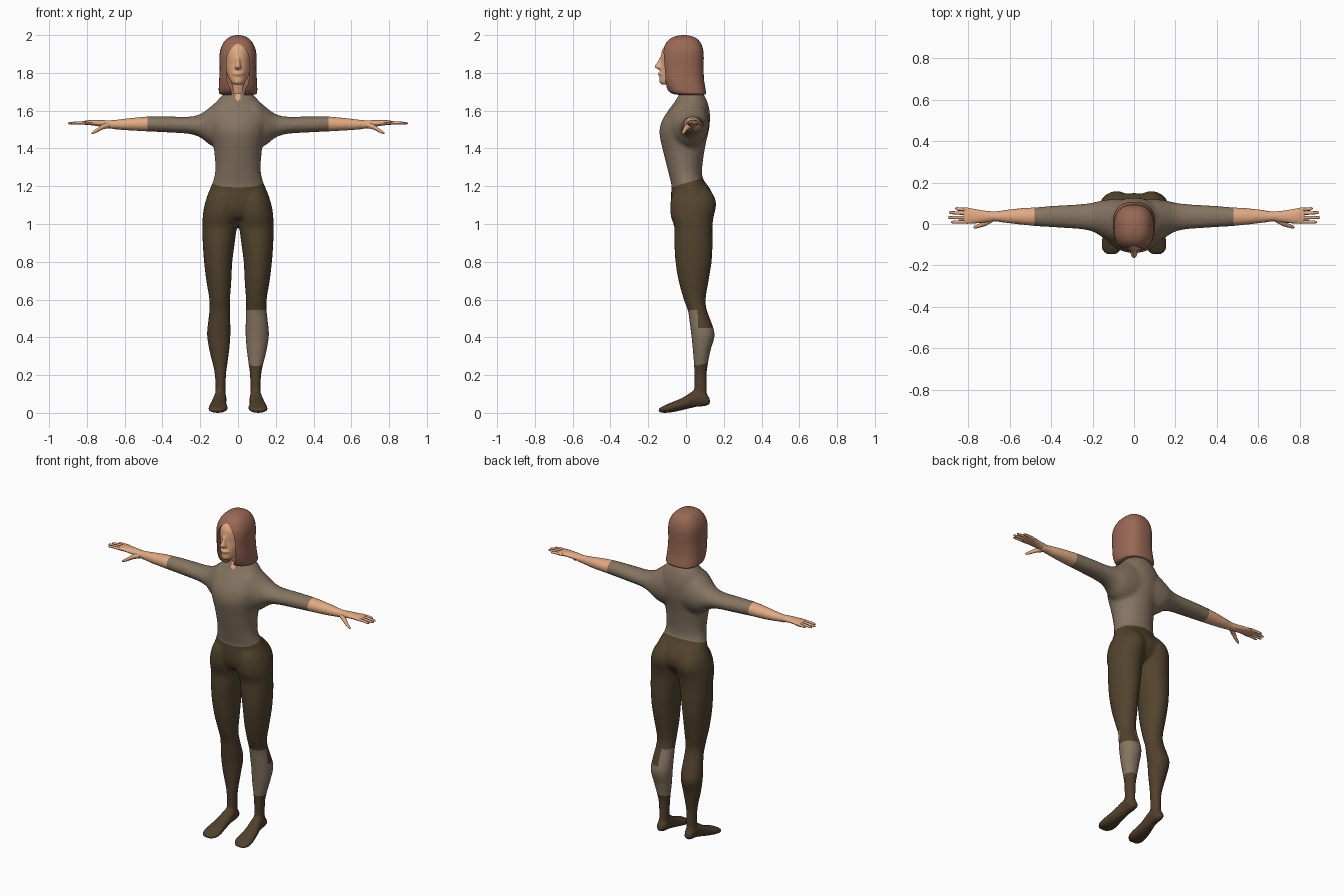
import bpy, bmesh, math
from mathutils import Vector


def material(name, rgb):
    m = bpy.data.materials.new(name)
    m.diffuse_color = [(c / 255 / 12.92 if c < 11 else ((c / 255 + .055) / 1.055) ** 2.4) for c in rgb] + [1]
    return m


SKIN = material("skin", (226, 170, 130))
HAIR = material("hair_brown", (152, 104, 84))
TOP = material("sweater_taupe", (133, 116, 97))
PANTS = material("pants_dark_brown", (82, 67, 45))
SOCKS = material("socks_dark_brown", (81, 64, 44))


def spline(rings, steps):
    """Catmull-Rom resampling of the cross-section bounds."""
    out = []
    for i in range(len(rings) - 1):
        a, b, c, d = (rings[max(0, min(len(rings) - 1, i + k))] for k in (-1, 0, 1, 2))
        for j in range(steps):
            t = j / steps
            out.append([.5 * (2 * q + (r - p) * t + (2 * p - 5 * q + 4 * r - s) * t * t
                              + (3 * q - p - 3 * r + s) * t ** 3) for p, q, r, s in zip(a, b, c, d)])
    return out + [list(rings[-1])]


def loft(bm, axis, rings, side=1, n=28, steps=4, power=1):
    """Rings are (position on axis, min, max of first cross axis, min, max of second)."""
    loops = []
    for p, a0, a1, b0, b1 in spline(rings, steps):
        loop = []
        for k in range(n):
            c, s = math.cos(2 * math.pi * k / n), math.sin(2 * math.pi * k / n)
            u = (a0 + a1) / 2 + (a1 - a0) / 2 * math.copysign(abs(c) ** power, c)
            v = (b0 + b1) / 2 + (b1 - b0) / 2 * math.copysign(abs(s) ** power, s)
            x, y, z = {'x': (p, u, v), 'y': (u, p, v), 'z': (u, v, p)}[axis]
            loop.append(bm.verts.new((x * side, y, z)))
        loops.append(loop)
    faces = [bm.faces.new(loops[0]), bm.faces.new(loops[-1])]
    for l0, l1 in zip(loops, loops[1:]):
        faces += [bm.faces.new((l0[k], l0[(k + 1) % n], l1[(k + 1) % n], l1[k])) for k in range(n)]
    bmesh.ops.recalc_face_normals(bm, faces=faces)


def make(name, bm, *mats):
    me = bpy.data.meshes.new(name)
    bm.to_mesh(me)
    bm.free()
    for m in mats:
        me.materials.append(m)
    ob = bpy.data.objects.new(name, me)
    bpy.context.collection.objects.link(ob)
    return ob


def bake(ob):
    """Replace the mesh by its modified result."""
    dg = bpy.context.evaluated_depsgraph_get()
    ob.data = bpy.data.meshes.new_from_object(ob.evaluated_get(dg))
    ob.modifiers.clear()


def fuse(ob, voxel, relax):
    """Melt overlapping lofts into one smooth skin."""
    mod = ob.modifiers.new("fuse", 'REMESH')
    mod.mode, mod.voxel_size = 'VOXEL', voxel
    mod = ob.modifiers.new("relax", 'SMOOTH')
    mod.factor, mod.iterations = .5, relax
    bake(ob)


# Body: torso, legs, feet and arms, fused into one skin
bm = bmesh.new()
loft(bm, 'z', [(1.03, -.12, .12, -.05, .10), (1.06, -.16, .16, -.07, .125), (1.1, -.175, .175, -.08, .148),
               (1.15, -.163, .163, -.08, .145), (1.2, -.143, .143, -.077, .118), (1.24, -.128, .128, -.085, .09),
               (1.3, -.12, .12, -.1, .086), (1.4, -.128, .128, -.125, .10), (1.46, -.142, .142, -.138, .113),
               (1.5, -.152, .152, -.14, .122), (1.55, -.16, .16, -.126, .127), (1.6, -.143, .143, -.095, .125),
               (1.65, -.112, .112, -.058, .112), (1.69, -.075, .075, -.035, .092), (1.71, -.055, .055, -.025, .08)])
for s in (-1, 1):
    loft(bm, 'z', [(.07, .066, .122, .045, .112), (.12, .066, .12, .043, .11), (.2, .063, .123, .043, .11),
                   (.25, .057, .132, .042, .115), (.33, .046, .152, .036, .13), (.41, .04, .164, .028, .152),
                   (.47, .04, .16, .02, .138), (.54, .042, .152, .01, .112), (.6, .042, .152, -.012, .104),
                   (.7, .035, .168, -.04, .12), (.8, .03, .18, -.056, .136), (.9, .017, .187, -.062, .141),
                   (.98, .006, .188, -.062, .14), (1.04, -.005, .187, -.08, .147), (1.1, -.01, .178, -.084, .16),
                   (1.15, 0, .16, -.074, .148), (1.2, .02, .125, -.045, .11)], s)
    loft(bm, 'y', [(.127, .077, .113, .045, .075), (.1, .064, .123, .035, .11), (.05, .061, .128, .03, .122),
                   (-.02, .06, .145, .014, .08), (-.08, .054, .157, .002, .055), (-.12, .058, .158, 0, .037),
                   (-.146, .08, .14, .004, .022)], s)
    loft(bm, 'x', [(.04, -.1, .12, 1.4, 1.66), (.1, -.092, .12, 1.4, 1.655), (.15, -.065, .115, 1.42, 1.617),
                   (.2, -.037, .103, 1.458, 1.582), (.26, -.025, .096, 1.477, 1.568), (.36, -.018, .09, 1.484, 1.569),
                   (.48, -.01, .081, 1.49, 1.569), (.58, 0, .074, 1.495, 1.56), (.66, .01, .063, 1.502, 1.551),
                   (.71, .013, .06, 1.508, 1.549)], s)
body = make("body", bm)
fuse(body, .0095, 5)
body.data.materials.clear()
for m in (TOP, PANTS, SKIN, SOCKS):
    body.data.materials.append(m)

# Clean clothing borders, then colours by position
WAIST, WAIST_N = Vector((0, 0, 1.217)), Vector((0, -.3, 1))
bm = bmesh.new()
bm.from_mesh(body.data)
for co, no in ((WAIST, WAIST_N), ((.48, 0, 0), (1, 0, 0)), ((-.48, 0, 0), (1, 0, 0)),
               ((0, 0, .24), (0, -.2, 1)), ((0, 0, .45), (0, 0, 1)), ((0, 0, .545), (0, 0, 1))):
    bmesh.ops.bisect_plane(bm, geom=bm.verts[:] + bm.edges[:] + bm.faces[:], dist=1e-5, plane_co=co, plane_no=no)
for f in bm.faces:
    c = f.calc_center_median()
    shin_top = .45 if c.y > .06 and c.x > .09 else .545
    neckline = c.y < .02 and abs(c.x) < .012 + max(0, c.z - 1.685) and c.z > 1.655
    if abs(c.x) > .48 or neckline:
        f.material_index = 2
    elif (c - WAIST).dot(WAIST_N) > 0 or (c.x > 0 and c.z - .2 * c.y > .24 and c.z < shin_top):
        f.material_index = 0
    else:
        f.material_index = 1 if c.z > .545 else 3
bm.to_mesh(body.data)
bm.free()

# Hands: palm, four fingers, thumb
for s, label in ((-1, "right"), (1, "left")):
    bm = bmesh.new()
    loft(bm, 'x', [(.67, .014, .06, 1.507, 1.547), (.72, .008, .064, 1.515, 1.55), (.78, .002, .074, 1.523, 1.55),
                   (.815, .002, .08, 1.526, 1.546), (.825, .01, .072, 1.53, 1.542)], s, 16, 3)
    for y, dy, tip in ((.011, -.002, .885), (.031, 0, .9), (.051, .004, .895), (.069, .006, .865)):
        loft(bm, 'x', [(.79, y - .009, y + .009, 1.527, 1.545), (.85, y + dy / 2 - .008, y + dy / 2 + .008, 1.528, 1.543),
                       (tip - .01, y + dy - .007, y + dy + .007, 1.527, 1.539),
                       (tip, y + dy - .003, y + dy + .003, 1.53, 1.536)], s, 8, 2)
    loft(bm, 'x', [(.68, .012, .04, 1.508, 1.54), (.715, -.008, .025, 1.5, 1.53), (.745, -.017, .003, 1.485, 1.508),
                   (.768, -.022, -.007, 1.476, 1.491), (.775, -.02, -.013, 1.477, 1.483)], s, 10, 2)
    make(label + "_hand", bm, SKIN)

# Head with nose, lips and neck
bm = bmesh.new()
loft(bm, 'z', [(1.738, -.022, .022, -.128, -.07), (1.75, -.036, .036, -.14, -.03), (1.775, -.051, .051, -.14, .03),
               (1.81, -.063, .063, -.137, .06), (1.85, -.07, .07, -.132, .075), (1.89, -.073, .073, -.132, .08),
               (1.93, -.068, .068, -.122, .075), (1.965, -.045, .045, -.09, .05), (1.975, -.02, .02, -.05, .02)])
loft(bm, 'z', [(1.817, -.008, .008, -.144, -.115), (1.825, -.018, .018, -.16, -.11), (1.836, -.016, .016, -.167, -.11),
               (1.855, -.012, .012, -.153, -.11), (1.885, -.01, .01, -.137, -.11)], 1, 12, 3)
loft(bm, 'x', [(-.03, -.132, -.12, 1.791, 1.799), (-.012, -.146, -.12, 1.783, 1.805), (0, -.15, -.12, 1.782, 1.805),
               (.012, -.146, -.12, 1.783, 1.805), (.03, -.132, -.12, 1.791, 1.799)], 1, 10, 2)
loft(bm, 'z', [(1.64, -.045, .045, -.02, .075), (1.7, -.042, .042, -.037, .06), (1.8, -.045, .045, -.06, .05)])
head = make("head", bm)
fuse(head, .005, 4)
head.data.materials.clear()
head.data.materials.append(SKIN)

# Long bobbed hair with an arched opening for the face
bm = bmesh.new()
loft(bm, 'z', [(1.684, -.08, .08, -.045, .095), (1.69, -.098, .098, -.075, .106), (1.71, -.102, .102, -.1, .104),
               (1.76, -.1, .1, -.12, .096), (1.82, -.097, .097, -.128, .093), (1.88, -.098, .098, -.13, .094),
               (1.92, -.094, .094, -.124, .091), (1.955, -.08, .08, -.108, .08), (1.98, -.06, .06, -.085, .06),
               (1.994, -.035, .035, -.055, .03), (2.0, -.008, .008, -.022, 0)], 1, 48, 4, .8)
hair = make("hair", bm, HAIR)
bm = bmesh.new()
half = [(.018, 1.947), (.04, 1.925), (.055, 1.895), (.061, 1.86), (.062, 1.78), (.052, 1.74), (.036, 1.71), (.03, 1.6)]
arch = [(0, 1.955)] + half + [(-x, z) for x, z in reversed(half)]
face = bm.faces.new([bm.verts.new((x, -.3, z)) for x, z in arch])
ext = bmesh.ops.extrude_face_region(bm, geom=[face])
bmesh.ops.translate(bm, vec=(0, .27, 0), verts=[v for v in ext["geom"] if isinstance(v, bmesh.types.BMVert)])
bmesh.ops.recalc_face_normals(bm, faces=bm.faces[:])
cutter = make("face_opening_cutter", bm, HAIR)
cutter.hide_render = True
mod = hair.modifiers.new("face_opening", 'BOOLEAN')
mod.operation, mod.object, mod.solver = 'DIFFERENCE', cutter, 'EXACT'
bake(hair)
bpy.data.objects.remove(cutter)

# Smooth shading with sharp creases kept
for ob in bpy.context.scene.objects:
    ob.select_set(True)
    bpy.context.view_layer.objects.active = ob
bpy.ops.object.shade_smooth_by_angle(angle=math.radians(50))
